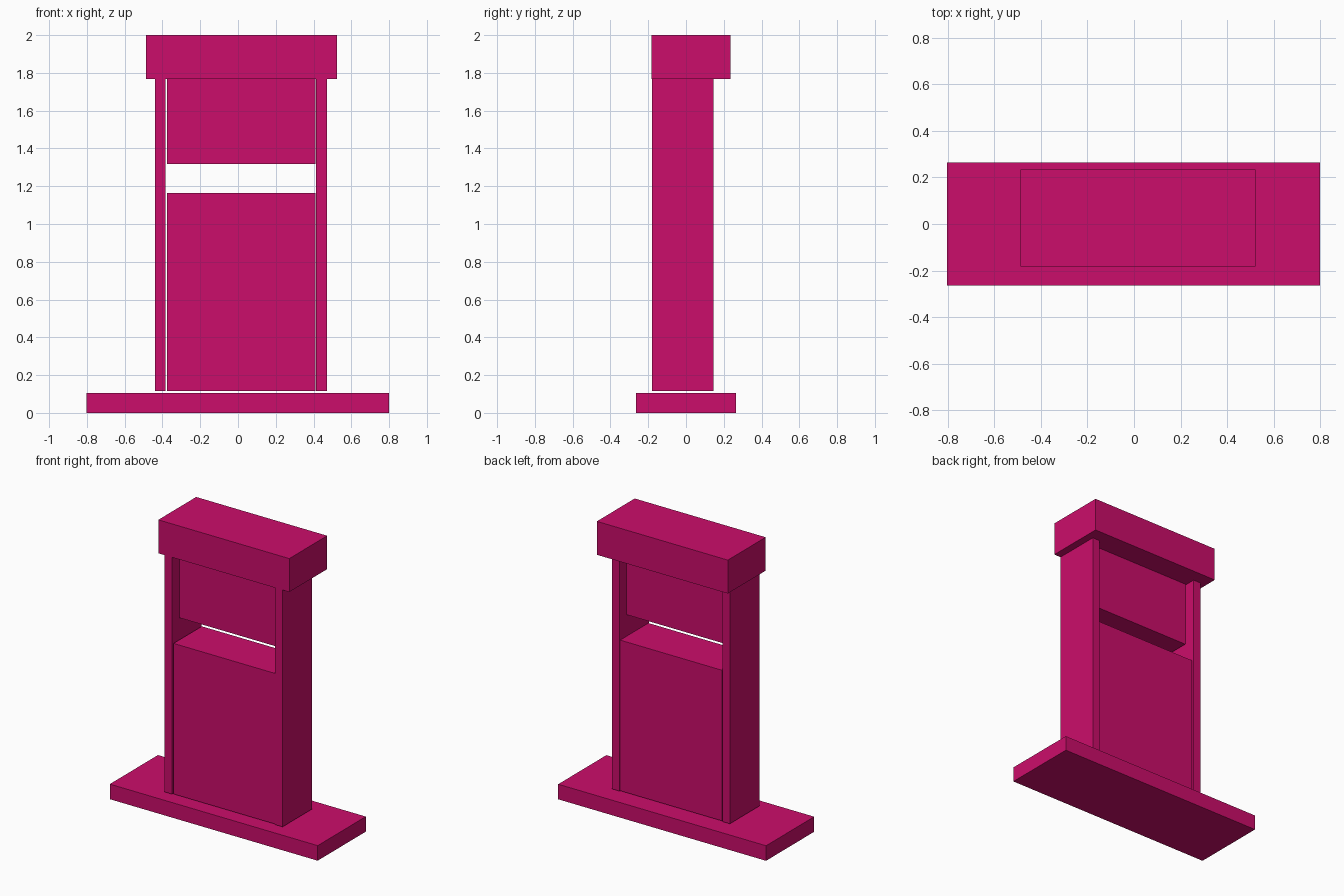
import bpy
import bmesh
from mathutils import Vector

cube = bpy.data.objects.get("Cube")
if cube:
    bpy.data.objects.remove(cube, do_unlink=True)

# Single flat colour
magenta = bpy.data.materials.new("magenta")
magenta.use_nodes = True
colour = (0.6, 0.004, 0.145, 1)
magenta.diffuse_color = colour
magenta.node_tree.nodes["Principled BSDF"].inputs["Base Color"].default_value = colour


def box(name, x, y, z):
    """Add a box spanning the given (min, max) ranges."""
    low, high = (Vector(corner) for corner in zip(x, y, z))
    bm = bmesh.new()
    bmesh.ops.create_cube(bm, size=1)
    bmesh.ops.scale(bm, vec=high - low, verts=bm.verts)
    mesh = bpy.data.meshes.new(name)
    bm.to_mesh(mesh)
    bm.free()
    mesh.materials.append(magenta)
    obj = bpy.data.objects.new(name, mesh)
    obj.location = (low + high) / 2
    bpy.context.collection.objects.link(obj)
    return obj


foot, cap_bottom = 0.115, 1.767

# Base slab and overhanging cap
box("base", (-0.803, 0.8), (-0.265, 0.265), (0, 0.105))
box("cap", (-0.487, 0.523), (-0.182, 0.235), (cap_bottom, 2))

# Side posts
post_depth = (-0.18, 0.145)
box("right_post", (-0.44, -0.384), post_depth, (foot, cap_bottom))
box("left_post", (0.412, 0.47), post_depth, (foot, cap_bottom))

# Thick lower panel and thinner recessed upper panel, with an open slot between
panel_width = (-0.376, 0.411)
box("lower_panel", panel_width, (-0.173, 0.138), (foot, 1.165))
box("upper_panel", panel_width, (-0.105, 0.07), (1.317, cap_bottom))
